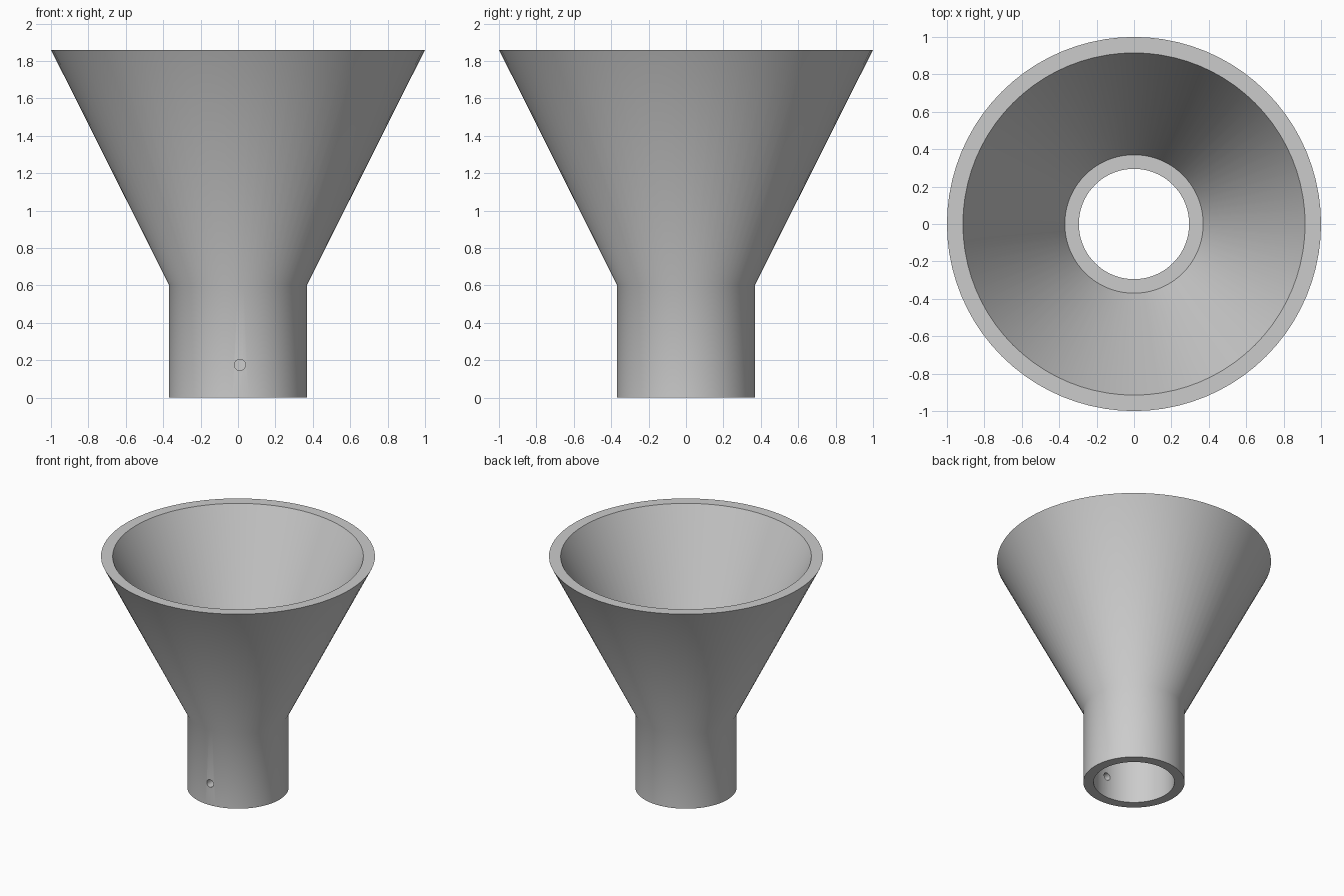
import bpy
import bmesh
import math

SIDES = 80

default_cube = bpy.data.objects.get("Cube")
if default_cube:
    bpy.data.objects.remove(default_cube, do_unlink=True)

# Plain grey plastic
grey = bpy.data.materials.new("plain_grey")
grey.use_nodes = True
color = (0.6, 0.6, 0.6, 1.0)
grey.diffuse_color = color
grey.node_tree.nodes["Principled BSDF"].inputs["Base Color"].default_value = color


def lathe(name, profile):
    """Turn a closed (radius, height) profile around the z axis."""
    bm = bmesh.new()
    rings = []
    for radius, z in profile:
        ring = []
        for i in range(SIDES):
            a = 2 * math.pi * i / SIDES
            ring.append(bm.verts.new((radius * math.cos(a), radius * math.sin(a), z)))
        rings.append(ring)
    for k, ring in enumerate(rings):
        following = rings[(k + 1) % len(rings)]
        for i in range(SIDES):
            j = (i + 1) % SIDES
            bm.faces.new((ring[i], ring[j], following[j], following[i]))
    bmesh.ops.recalc_face_normals(bm, faces=bm.faces)
    mesh = bpy.data.meshes.new(name)
    bm.to_mesh(mesh)
    bm.free()
    obj = bpy.data.objects.new(name, mesh)
    bpy.context.collection.objects.link(obj)
    obj.data.materials.append(grey)
    return obj


# Funnel: tube, flared cone, rim, inner cone, ledge and bore
funnel = lathe("funnel", [
    (0.37, 0), (0.37, 0.605), (1.0, 1.86),
    (0.915, 1.86), (0.37, 0.775), (0.295, 0.775), (0.295, 0),
])

# Small screw hole through the front wall of the tube
bpy.ops.mesh.primitive_cylinder_add(
    vertices=24, radius=0.03, depth=0.3,
    location=(0.01, -0.34, 0.175), rotation=(math.pi / 2, 0, 0))
cutter = bpy.context.object
cutter.name = "screw_hole_cutter"
cutter.hide_render = True
cutter.data.materials.append(grey)

cut = funnel.modifiers.new("screw_hole", "BOOLEAN")
cut.operation = "DIFFERENCE"
cut.solver = "EXACT"
cut.object = cutter

bpy.ops.object.select_all(action="DESELECT")
funnel.select_set(True)
bpy.context.view_layer.objects.active = funnel
bpy.ops.object.modifier_apply(modifier=cut.name)
bpy.data.objects.remove(cutter, do_unlink=True)

# Soft bend between tube and cone, crisp rims
bpy.ops.object.shade_smooth_by_angle(angle=math.radians(30))
